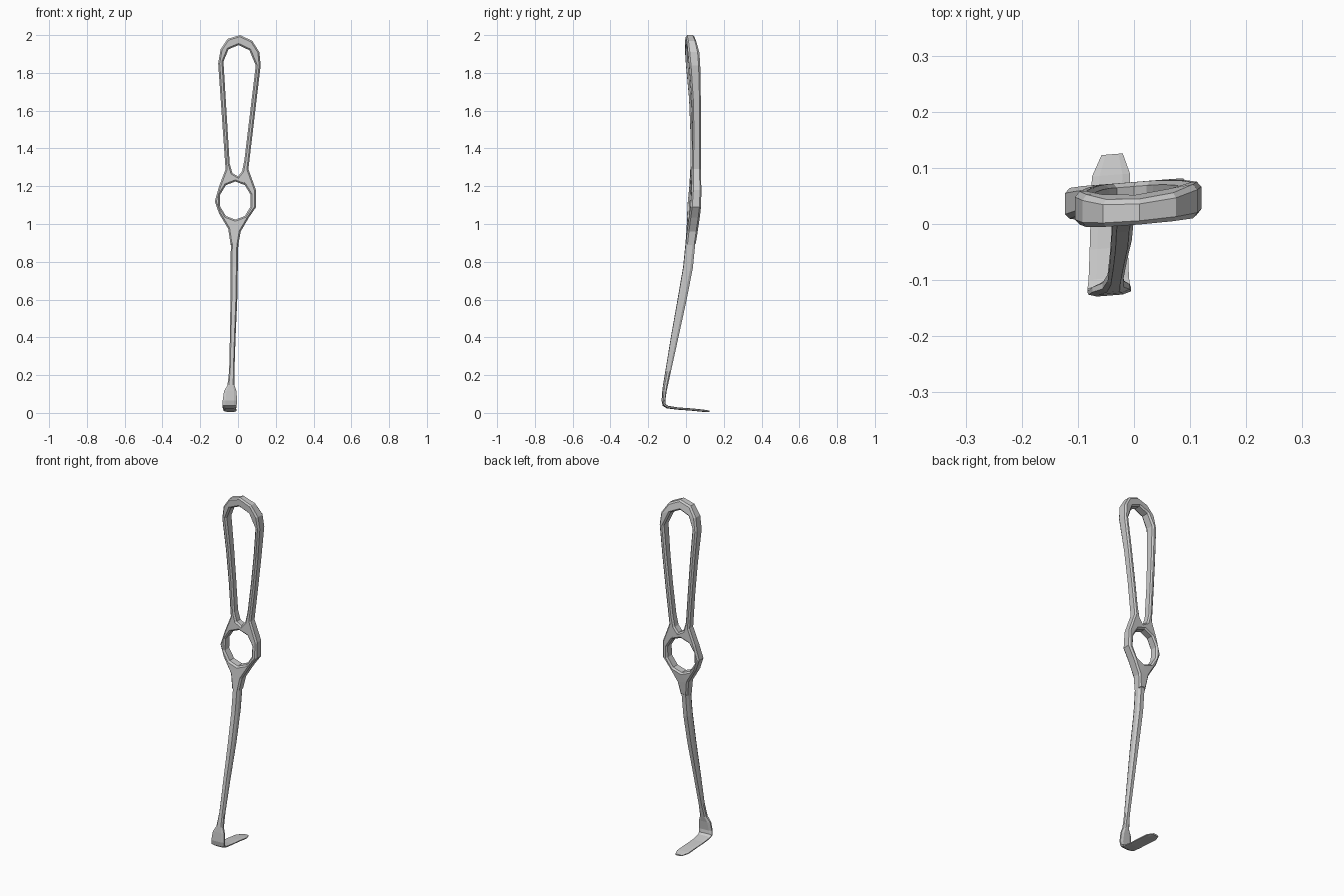
import bpy, bmesh, math
from mathutils import Vector

if "Cube" in bpy.data.objects:
    bpy.data.objects.remove(bpy.data.objects["Cube"])

TILT = 0.08  # slight twist of the whole tool about z


def lerp_table(table, z):
    for a, b in zip(table, table[1:]):
        if a[0] >= z >= b[0]:
            t = (a[0] - z) / (a[0] - b[0])
            return [p + (q - p) * t for p, q in zip(a[1:], b[1:])]
    return table[0][1:] if z > table[0][0] else table[-1][1:]


def split_long(points, limit=0.2):
    out = []
    for i, p in enumerate(points):
        a, b = Vector(p), Vector(points[(i + 1) % len(points)])
        n = max(1, math.ceil((b - a).length / limit))
        out += [a.lerp(b, k / n) for k in range(n)]
    return out


def add_object(name, bm):
    bmesh.ops.recalc_face_normals(bm, faces=bm.faces)
    mesh = bpy.data.meshes.new(name)
    bm.to_mesh(mesh)
    bm.free()
    obj = bpy.data.objects.new(name, mesh)
    bpy.context.collection.objects.link(obj)
    return obj


# Handle: front silhouette with a long loop hole and a finger ring hole
outer = [(.01, 2.0), (-.055, 1.98), (-.092, 1.925), (-.105, 1.85), (-.066, 1.29),
         (-.1, 1.2), (-.123, 1.12), (-.1, 1.055), (-.052, .975), (-.039, .89),
         (.002, .89), (.014, .96), (.058, 1.035), (.096, 1.09), (.095, 1.18),
         (.055, 1.29), (.12, 1.84), (.113, 1.91), (.075, 1.97)]
loop_hole = [(.003, 1.947), (-.05, 1.925), (-.077, 1.86), (-.044, 1.32), (-.03, 1.27),
             (0, 1.252), (.022, 1.28), (.034, 1.34), (.094, 1.84), (.06, 1.92)]
ring_hole = [(-.014 + .085 * math.cos(math.tau * (i + .5) / 10),
              1.124 + .101 * math.sin(math.tau * (i + .5) / 10)) for i in range(10)]

BEVEL = 0.008
curve = bpy.data.curves.new("handle_profile", 'CURVE')
curve.dimensions = '2D'
curve.fill_mode = 'BOTH'
curve.extrude = 0.025 - BEVEL
curve.bevel_depth = BEVEL
curve.bevel_resolution = 0
curve.offset = -BEVEL
for pts in (outer, loop_hole, ring_hole):
    pts = split_long(pts)
    spline = curve.splines.new('POLY')
    spline.points.add(len(pts) - 1)
    for sp, p in zip(spline.points, pts):
        sp.co = (p[0], p[1], 0, 1)
    spline.use_cyclic_u = True
helper = bpy.data.objects.new("handle_profile", curve)
bpy.context.collection.objects.link(helper)
bpy.context.view_layer.update()
flat = bpy.data.meshes.new_from_object(
    helper.evaluated_get(bpy.context.evaluated_depsgraph_get()))
bpy.data.objects.remove(helper)

# Bend the handle along its side profile: z, centre y, half depth
side = [(2.0, .02, .022), (1.9, .033, .031), (1.75, .043, .027), (1.6, .05, .022),
        (1.4, .052, .022), (1.2, .05, .025), (1.1, .045, .028), (1.0, .038, .029),
        (.88, .024, .026)]
bm = bmesh.new()
bm.from_mesh(flat)
bpy.data.meshes.remove(flat)
bmesh.ops.remove_doubles(bm, verts=bm.verts, dist=1e-4)
for v in bm.verts:
    x, z, depth = v.co
    yc, half = lerp_table(side, z)
    v.co = (x, yc - depth * half / .025 + TILT * x, z)
for f in bm.faces:
    f.smooth = False
add_object("handle_with_ring", bm)

# Shaft and hooked blade: centre x, y, z, half width, half thickness
sections = [(-.018, .026, .91, .02, .025), (-.02, .012, .77, .019, .025),
            (-.022, -.019, .6, .018, .023), (-.028, -.058, .4, .015, .019),
            (-.033, -.092, .22, .014, .014), (-.037, -.106, .145, .019, .012),
            (-.041, -.111, .115, .033, .01), (-.043, -.116, .065, .038, .008),
            (-.045, -.112, .042, .038, .008), (-.045, -.095, .031, .036, .007),
            (-.045, -.04, .023, .034, .006), (-.043, .03, .018, .034, .006),
            (-.041, .09, .012, .034, .006), (-.039, .127, .008, .019, .004)]
octagon = [(1, .45), (.6, 1), (-.6, 1), (-1, .45), (-1, -.45), (-.6, -1), (.6, -1), (1, -.45)]
bm = bmesh.new()
rings = []
for i, (x, y, z, w, t) in enumerate(sections):
    a, b = sections[max(i - 1, 0)], sections[min(i + 1, len(sections) - 1)]
    d = Vector((b[1] - a[1], b[2] - a[2])).normalized()
    rings.append([bm.verts.new((x + w * u,
                                y - d[1] * t * v + TILT * (x + w * u),
                                z + d[0] * t * v)) for u, v in octagon])
for r, s in zip(rings, rings[1:]):
    for k in range(8):
        bm.faces.new((r[k], r[k - 1], s[k - 1], s[k]))
bm.faces.new(rings[0])
bm.faces.new(rings[-1])
add_object("shaft_and_blade", bm)
